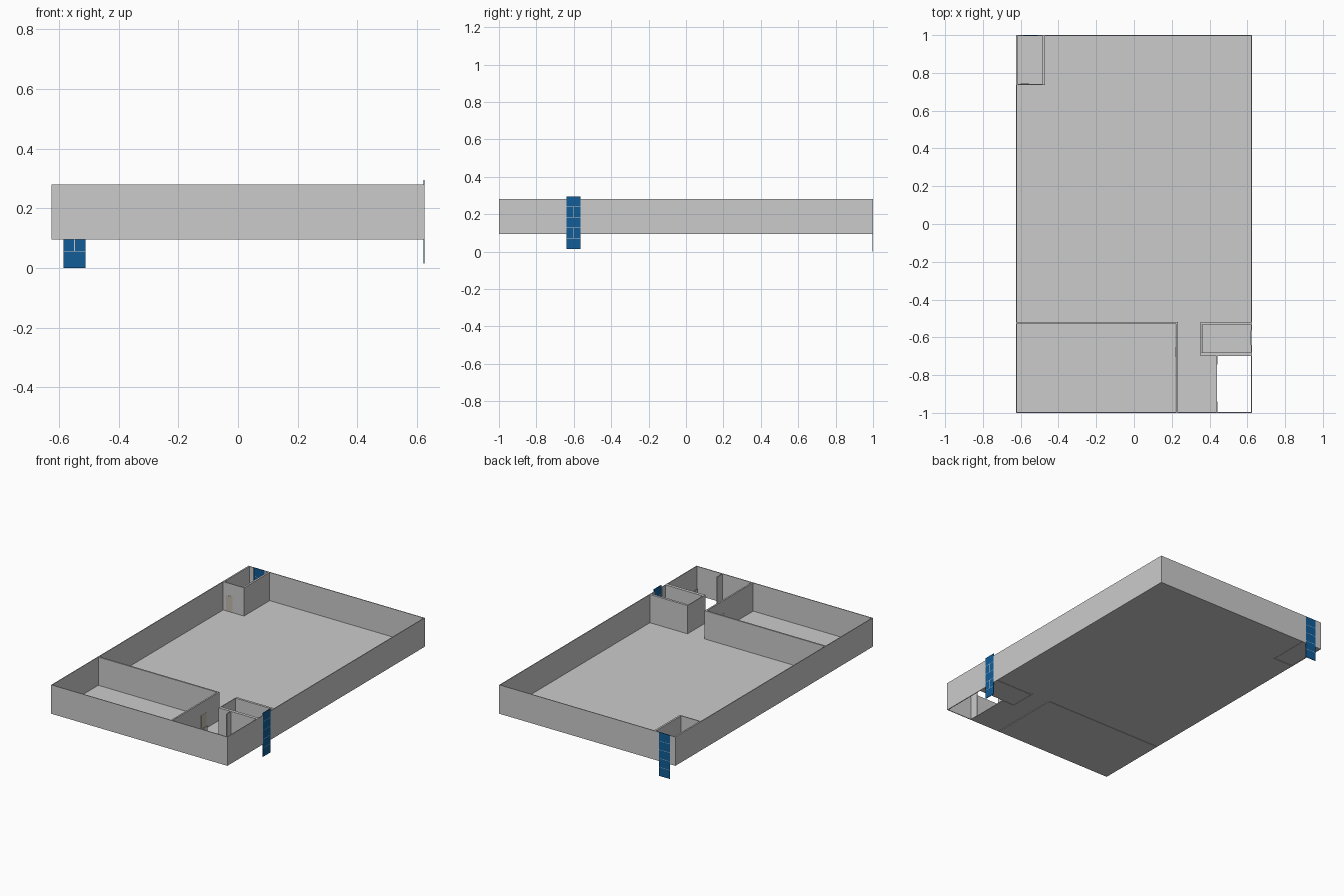
import bpy, bmesh
from mathutils import Matrix, Vector

if "Cube" in bpy.data.objects:
    bpy.data.objects.remove(bpy.data.objects["Cube"])

Z0, Z1 = 0.095, 0.28          # underside and wall top
FLOOR = 0.004                 # slab thickness
T = 0.005                     # outer wall thickness


def material(name, rgb):
    m = bpy.data.materials.new(name)
    m.diffuse_color = (*rgb, 1)
    m.use_nodes = True
    m.node_tree.nodes["Principled BSDF"].inputs["Base Color"].default_value = m.diffuse_color
    return m


def boxes(name, spans, mat=None):
    """One object made of boxes given as (x0, x1, y0, y1, z0, z1)."""
    bm = bmesh.new()
    for x0, x1, y0, y1, z0, z1 in spans:
        size = Matrix.Diagonal((x1 - x0, y1 - y0, z1 - z0, 1))
        mid = Vector((x0 + x1, y0 + y1, z0 + z1)) / 2
        bmesh.ops.create_cube(bm, size=1, matrix=Matrix.Translation(mid) @ size)
    me = bpy.data.meshes.new(name)
    bm.to_mesh(me)
    bm.free()
    ob = bpy.data.objects.new(name, me)
    bpy.context.collection.objects.link(ob)
    if mat:
        me.materials.append(mat)
    return ob


def walls(name, plans, z0=Z0 + 0.002):
    return boxes(name, [(*p, z0, Z1) for p in plans])


glass = material("blue_glass", (0.006, 0.11, 0.31))
wood = material("pale_door", (0.55, 0.50, 0.42))

# Floor slabs, with narrow slots left under the inner walls
slabs = {
    "hall_floor": [(-0.62, 0.62, -0.52, 0.735), (-0.472, 0.62, 0.735, 0.995),
                   (0.23, 0.355, -0.70, -0.52), (0.23, 0.44, -0.995, -0.70)],
    "front_room_floor": [(-0.62, 0.22, -0.995, -0.53)],
    "back_shaft_floor": [(-0.615, -0.484, 0.742, 0.995)],
    "side_shaft_floor": [(0.36, 0.62, -0.68, -0.535)],
}
for name, plan in slabs.items():
    boxes(name, [(*p, Z0, Z0 + FLOOR) for p in plan])

# Outer walls, open where the tall windows stand
walls("front_wall", [(-0.625, 0.625, -1, -1 + T)], Z0)
walls("left_wall", [(-0.625, -0.625 + T, -1 + T, 1 - T)], Z0)
walls("back_wall", [(-0.625, -0.585, 1 - T, 1), (-0.51, 0.625, 1 - T, 1)], Z0)
walls("right_wall", [(0.625 - T, 0.625, -1 + T, -0.64),
                     (0.625 - T, 0.625, -0.565, 1 - T)], Z0)

# Inner partitions
walls("front_room_walls", [(-0.62, 0.232, -0.53, -0.52), (0.222, 0.232, -0.995, -0.53)])
walls("back_shaft_walls", [(-0.62, -0.472, 0.736, 0.742), (-0.484, -0.472, 0.742, 0.995),
                           (-0.62, -0.615, 0.742, 0.995)])
walls("side_shaft_walls", [(0.353, 0.62, -0.70, -0.68), (0.353, 0.62, -0.535, -0.52),
                           (0.353, 0.358, -0.68, -0.535)])
walls("stairwell_piers", [(0.437, 0.442, -0.745, -0.70), (0.437, 0.442, -0.995, -0.94)])

# Doors set just proud of their walls
boxes("front_room_door", [(0.221, 0.233, -0.705, -0.65, 0.1, 0.2)], wood)
boxes("back_shaft_door", [(-0.60, -0.555, 0.735, 0.743, 0.1, 0.2)], wood)


def window(name, place, z0, rows=5, width=0.075, height=0.28):
    """Tall stacked panes with glazing bars; place maps (along, depth, z) spans to boxes."""
    step, bar, half = height / rows, 0.001, width / 2
    panes, bars = [], []
    for i in range(rows):
        a, b = z0 + i * step, z0 + (i + 1) * step
        if i:
            bars.append(place(-half, half, a - bar, a + bar))
        lo, hi = a + (bar if i else 0), b - (bar if i < rows - 1 else 0)
        if i % 2:
            panes += [place(-half, -bar, lo, hi), place(bar, half, lo, hi)]
            bars.append(place(-bar, bar, lo, hi))
        else:
            panes.append(place(-half, half, lo, hi))
    boxes(name + "_panes", panes, glass)
    boxes(name + "_bars", bars)


# Tall windows on the right and back faces
window("side_window", lambda a, b, z0, z1: (0.621, 0.625, -0.6025 + a, -0.6025 + b, z0, z1), 0.015)
window("back_window", lambda a, b, z0, z1: (-0.5475 + a, -0.5475 + b, 0.996, 1.0, z0, z1), 0.0)
